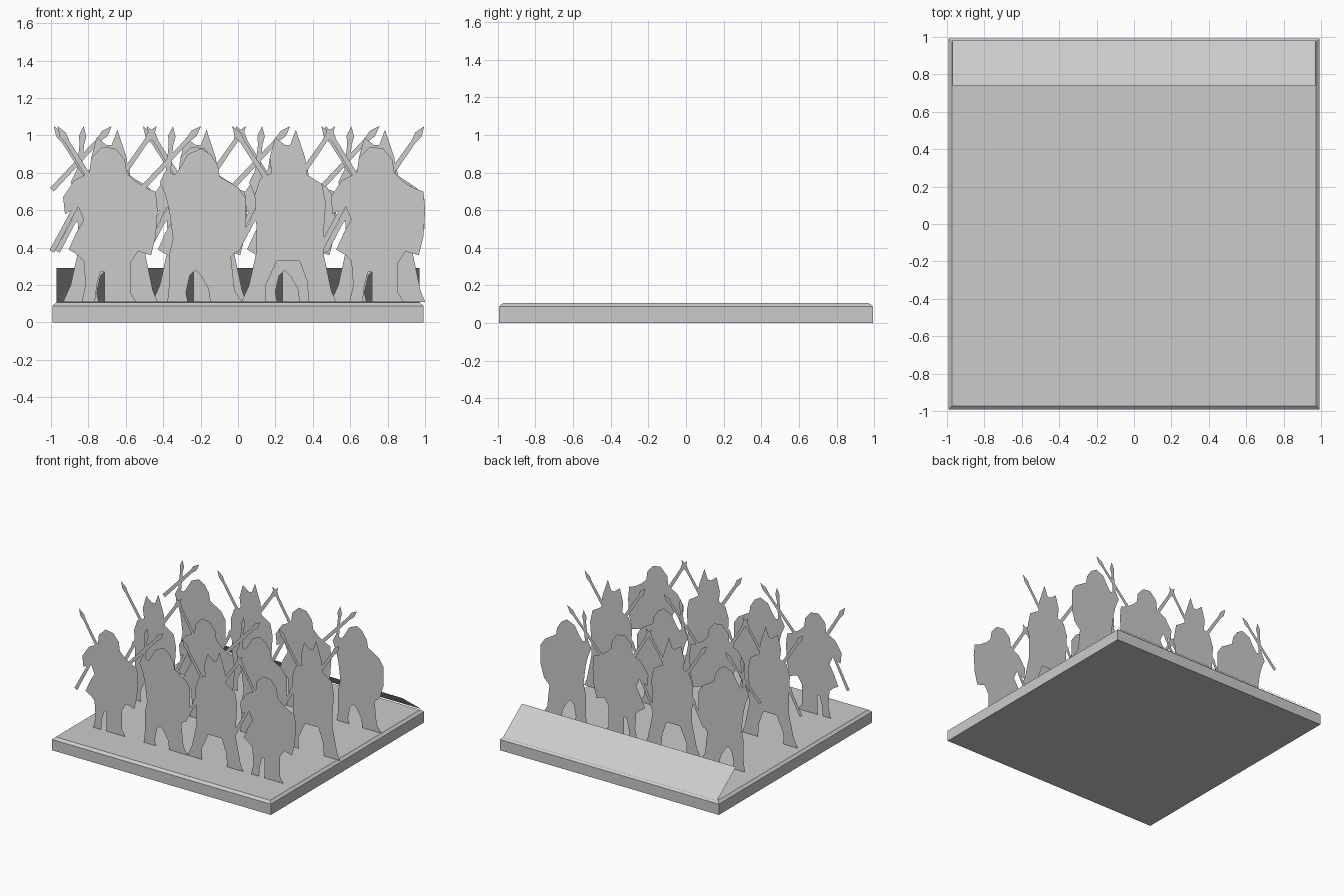
import bpy, bmesh
from mathutils import Vector

if "Cube" in bpy.data.objects:
    bpy.data.objects.remove(bpy.data.objects["Cube"])

grey = bpy.data.materials.new("stone grey")
grey.diffuse_color = (0.6, 0.6, 0.6, 1)
grey.use_nodes = True
grey.node_tree.nodes["Principled BSDF"].inputs["Base Color"].default_value = grey.diffuse_color


def make(name, verts, faces):
    mesh = bpy.data.meshes.new(name)
    mesh.from_pydata(verts, [], faces)
    mesh.materials.append(grey)
    obj = bpy.data.objects.new(name, mesh)
    bpy.context.collection.objects.link(obj)
    return obj


# Square base with a chamfered top edge
verts = []
for r, z in ((0.993, 0), (0.993, 0.088), (0.972, 0.106)):
    verts += [(-r, -r, z), (r, -r, z), (r, r, z), (-r, r, z)]
faces = [(3, 2, 1, 0), (8, 9, 10, 11)]
for k in (0, 4):
    faces += [(k + i, k + (i + 1) % 4, k + 4 + (i + 1) % 4, k + 4 + i) for i in range(4)]
make("base", verts, faces)

# Sloping label plate along the back edge
make("back_plate",
     [(-0.97, 0.74, 0.29), (0.97, 0.74, 0.29), (0.97, 0.985, 0.107), (-0.97, 0.985, 0.107)],
     [(0, 1, 2, 3)])

# Flat figure outlines (x, z), each starting at the left foot
SHIELD_BEARER = [
    (-.12, .11), (-.05, .11), (-.04, .2), (-.02, .27), (0, .27), (0, .2), (0, .11),
    (.17, .11), (.14, .16), (.14, .32), (.18, .38), (.25, .36), (.275, .46), (.285, .6),
    (.275, .7), (.22, .72), (.16, .76), (.12, .8), (.11, .87), (.06, .93), (-.01, .94),
    (-.07, .88), (-.08, .8), (-.16, .76), (-.22, .67), (-.21, .58), (-.14, .62), (-.11, .55),
    (-.15, .48), (-.19, .39), (-.14, .36), (-.11, .33), (-.1, .2)]
SPEARMAN = [
    (-.14, .11), (-.03, .11), (-.04, .16), (-.02, .25), (.01, .28), (.04, .25), (.08, .18),
    (.09, .11), (.26, .11), (.22, .17), (.2, .35), (.25, .4), (.28, .5), (.28, .66),
    (.24, .72), (.14, .78), (.13, .84), (.09, .9), (.04, .93), (-.03, .9), (-.07, .83),
    (-.1, .79), (-.15, .81), (-.18, .75), (-.15, .68), (-.13, .6), (-.11, .45),
    (-.13, .36), (-.13, .2)]
CRESTED = [
    (-.22, .11), (-.09, .11), (-.09, .2), (-.03, .33), (.09, .33), (.13, .22), (.14, .11),
    (.285, .11), (.26, .17), (.22, .36), (.22, .5), (.23, .64), (.21, .74), (.13, .79),
    (.12, .88), (.07, 1.03), (.04, .95), (.01, .95), (-.04, .99), (-.07, .88),
    (-.06, .8), (-.12, .77), (-.15, .68), (-.14, .5), (-.14, .38), (-.18, .2)]

# Spears as (bottom, tip) pairs
KINDS = {
    "shield_bearer": (SHIELD_BEARER, [((-.09, .79), (-.25, 1.05)), ((-.28, .38), (-.1, .72))]),
    "spearman": (SPEARMAN, [((-.14, .76), (-.11, 1.05)), ((-.28, .71), (.04, 1.05))]),
    "crested_soldier": (CRESTED, [((-.08, .76), (-.27, 1.05)), ((.12, .82), (.28, 1.05)),
                                  ((-.25, .38), (-.12, .62))]),
}


def spear(bottom, tip):
    """Shaft with a leaf shaped head."""
    a, b = Vector(bottom), Vector(tip)
    d = (b - a).normalized()
    n = Vector((d.y, -d.x))
    neck, belly = b - d * 0.1, b - d * 0.055
    return [a + n * .014, neck + n * .012, belly + n * .02, b,
            belly - n * .02, neck - n * .012, a - n * .014]


def figure(kind, x, y):
    body, spears = KINDS[kind]
    verts, faces = [], []
    for outline in [body] + [spear(*s) for s in spears]:
        start = len(verts)
        verts += [(x + p[0], y, p[1]) for p in outline]
        faces.append(range(start, len(verts)))
    obj = make(kind, verts, [tuple(f) for f in faces])
    # Turn every face to the front and split the concave outlines
    bm = bmesh.new()
    bm.from_mesh(obj.data)
    bm.normal_update()
    bmesh.ops.reverse_faces(bm, faces=[f for f in bm.faces if f.normal.y > 0])
    bmesh.ops.triangulate(bm, faces=bm.faces[:], ngon_method='EAR_CLIP')
    bm.to_mesh(obj.data)
    bm.free()


# Three ranks of four, the kinds shifting by one in each rank
names = list(KINDS)
for rank, y in enumerate((-0.68, -0.11, 0.46)):
    for col in range(4):
        figure(names[(col - rank) % 3], -0.715 + 0.477 * col, y)
